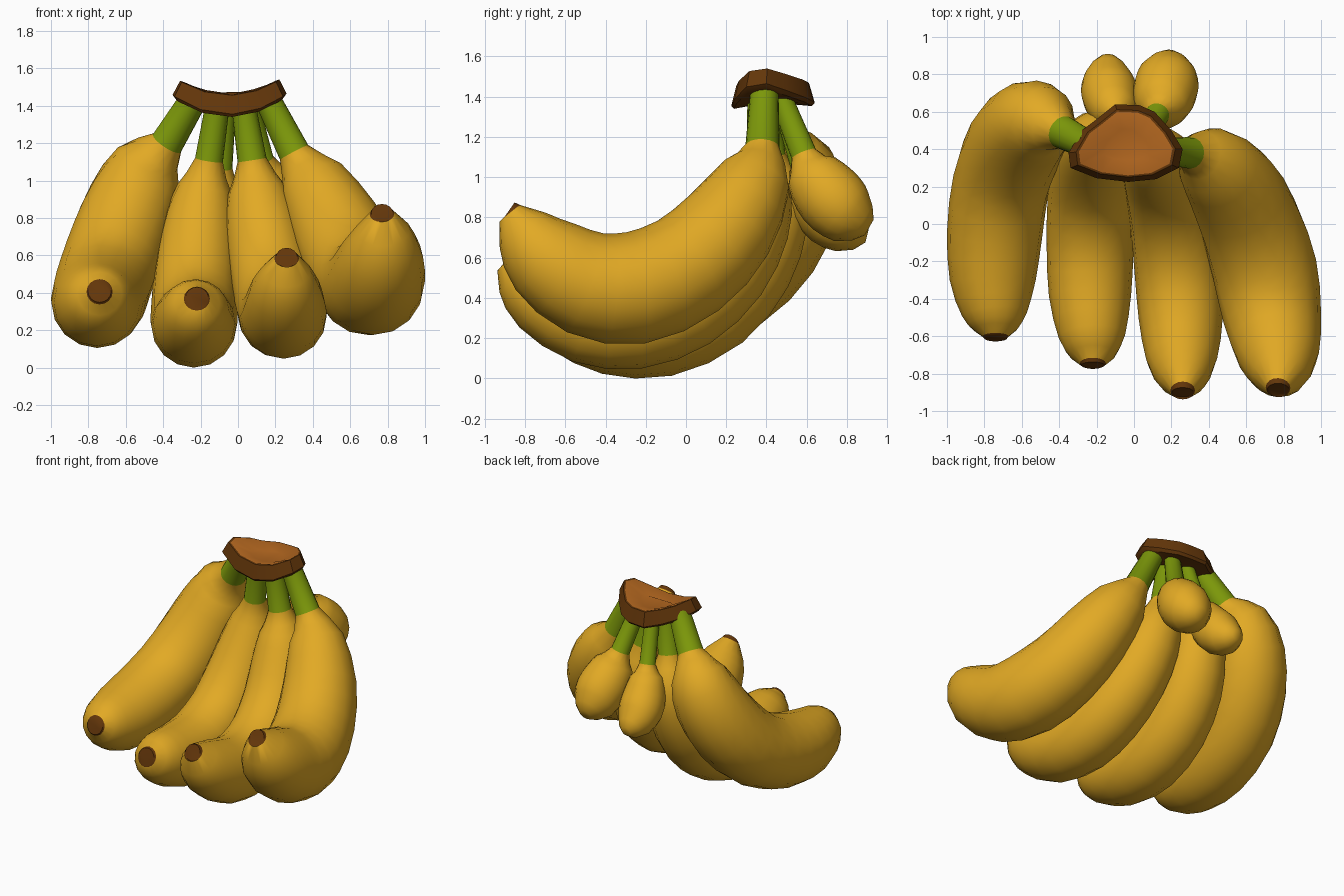
import bpy, bmesh, math
from mathutils import Vector

if "Cube" in bpy.data.objects:
    bpy.data.objects.remove(bpy.data.objects["Cube"])


def material(name, rgb):
    m = bpy.data.materials.new(name)
    m.diffuse_color = (*rgb, 1)
    m.use_nodes = True
    m.node_tree.nodes["Principled BSDF"].inputs["Base Color"].default_value = m.diffuse_color
    return m


YELLOW = material("banana_yellow", (0.76, 0.40, 0.018))
GREEN = material("stem_green", (0.20, 0.31, 0.003))
BROWN = material("dark_brown", (0.125, 0.037, 0.003))
CUT = material("cut_brown", (0.45, 0.135, 0.014))
SIDES = 16


def finish(bm, name, mats, angle):
    bmesh.ops.recalc_face_normals(bm, faces=bm.faces[:])
    me = bpy.data.meshes.new(name)
    bm.to_mesh(me)
    bm.free()
    for m in mats:
        me.materials.append(m)
    ob = bpy.data.objects.new(name, me)
    bpy.context.collection.objects.link(ob)
    bpy.ops.object.select_all(action='DESELECT')
    ob.select_set(True)
    bpy.context.view_layer.objects.active = ob
    bpy.ops.object.shade_smooth_by_angle(angle=math.radians(angle))
    return ob


def spline(pts, steps):
    """Smooth curve through 4D stations (x, y, z, radius), with segment index."""
    p = [Vector(q) for q in pts]
    p = [2 * p[0] - p[1]] + p + [2 * p[-1] - p[-2]]
    out = []
    for i in range(1, len(p) - 2):
        a, b, c, d = p[i - 1:i + 3]
        straight = i == 1 or i >= len(p) - 4     # stem and tip stay straight
        for s in range(1 if straight else steps):
            t = s / steps
            v = 0.5 * (2 * b + (c - a) * t + (2 * a - 5 * b + 4 * c - d) * t * t
                       + (3 * b - a - 3 * c + d) * t ** 3)
            out.append((v, i - 1))
    out.append((p[-2], len(pts) - 2))
    return out


def banana(name, pts, brown_tip=True):
    """Loft: first segment is the green stem, last one the brown tip."""
    st = spline(pts, 2)
    last = len(pts) - 2
    bm = bmesh.new()
    rings = []
    for k, (v, seg) in enumerate(st):
        t = (st[min(k + 1, len(st) - 1)][0] - st[max(k - 1, 0)][0]).to_3d().normalized()
        side = Vector((1, 0, 0))
        side = (side - t * side.dot(t)).normalized()
        up = t.cross(side)
        rings.append([bm.verts.new(v.to_3d() + v.w * (
            side * math.cos(2 * math.pi * j / SIDES) + up * math.sin(2 * math.pi * j / SIDES)))
            for j in range(SIDES)])
    for k in range(len(rings) - 1):
        seg = st[k][1]
        mi = 1 if seg == 0 else 2 if seg == last and brown_tip else 0
        for j in range(SIDES):
            n = (j + 1) % SIDES
            f = bm.faces.new((rings[k][j], rings[k][n], rings[k + 1][n], rings[k + 1][j]))
            f.material_index = mi
    bm.faces.new(rings[0][::-1]).material_index = 1
    bm.faces.new(rings[-1]).material_index = 2 if brown_tip else 0
    finish(bm, name, (YELLOW, GREEN, BROWN), 50)


# four large bananas, left to right
banana("banana_left", [
    (-.24, .42, 1.43, .075), (-.38, .49, 1.20, .09), (-.48, .545, 1.08, .19),
    (-.56, .53, .90, .24), (-.64, .42, .68, .26), (-.71, .22, .48, .26),
    (-.745, -.05, .37, .255), (-.755, -.30, .345, .23), (-.745, -.48, .375, .175),
    (-.74, -.56, .395, .12), (-.74, -.60, .405, .07), (-.74, -.61, .408, .062)])
banana("banana_mid_left", [
    (-.11, .39, 1.40, .065), (-.155, .42, 1.11, .075), (-.18, .44, .96, .145),
    (-.20, .42, .80, .19), (-.22, .32, .57, .22), (-.232, .14, .36, .23),
    (-.235, -.12, .24, .232), (-.235, -.38, .24, .22), (-.225, -.60, .305, .178),
    (-.22, -.70, .345, .122), (-.22, -.745, .368, .07), (-.22, -.755, .371, .062)])
banana("banana_mid_right", [
    (.03, .37, 1.40, .065), (.075, .38, 1.11, .078), (.10, .37, .95, .155),
    (.13, .32, .77, .20), (.17, .20, .55, .22), (.21, 0, .37, .23),
    (.235, -.25, .28, .232), (.25, -.50, .30, .225), (.255, -.72, .41, .19),
    (.26, -.83, .515, .13), (.26, -.89, .583, .066), (.26, -.90, .588, .058)])
banana("banana_right", [
    (.16, .39, 1.43, .07), (.30, .38, 1.15, .085), (.40, .34, .99, .185),
    (.52, .21, .76, .245), (.62, .01, .56, .27), (.70, -.25, .45, .28),
    (.74, -.50, .475, .262), (.77, -.70, .605, .22), (.775, -.81, .735, .145),
    (.77, -.875, .82, .066), (.77, -.885, .827, .058)])

# two small bananas at the back
banana("small_banana_left", [
    (-.06, .47, 1.40, .05), (-.085, .57, 1.07, .055), (-.10, .60, .99, .11),
    (-.12, .655, .88, .145), (-.135, .725, .795, .15), (-.14, .80, .745, .125),
    (-.14, .86, .72, .085), (-.14, .90, .71, .035)], False)
banana("small_banana_right", [
    (.06, .47, 1.40, .055), (.125, .585, 1.115, .065), (.145, .625, 1.03, .135),
    (.16, .685, .94, .168), (.175, .75, .865, .172), (.18, .82, .805, .148),
    (.185, .875, .77, .10), (.185, .91, .75, .045)], False)

# crown joining the stems: saddle-shaped slab with a paler cut top
OUTLINE = [(-.35, .38), (-.28, .50), (-.20, .56), (-.10, .64), (.03, .635), (.11, .60),
           (.20, .50), (.26, .40), (.24, .30), (.12, .24), (-.03, .225), (-.20, .245), (-.34, .30)]
MID = Vector((-.04, .42))
bm = bmesh.new()


def crown_ring(scale, drop):
    ring = []
    for q in OUTLINE:
        x, y = MID + (Vector(q) - MID) * scale
        z = 1.46 + 1.1 * (x + .05) ** 2 + .03 * (y - .42) - drop
        ring.append(bm.verts.new((x, y, z)))
    return ring


layers = [crown_ring(s, d) for s, d in
          ((.45, .10), (.93, .115), (1, .10), (.87, 0), (.82, -.004), (.40, .015))]
n = len(OUTLINE)
for k in range(len(layers) - 1):
    for j in range(n):
        f = bm.faces.new((layers[k][j], layers[k][(j + 1) % n],
                          layers[k + 1][(j + 1) % n], layers[k + 1][j]))
        f.material_index = 1 if k >= 4 else 0
bm.faces.new(layers[0][::-1])
bm.faces.new(layers[-1]).material_index = 1
finish(bm, "crown", (BROWN, CUT), 35)
